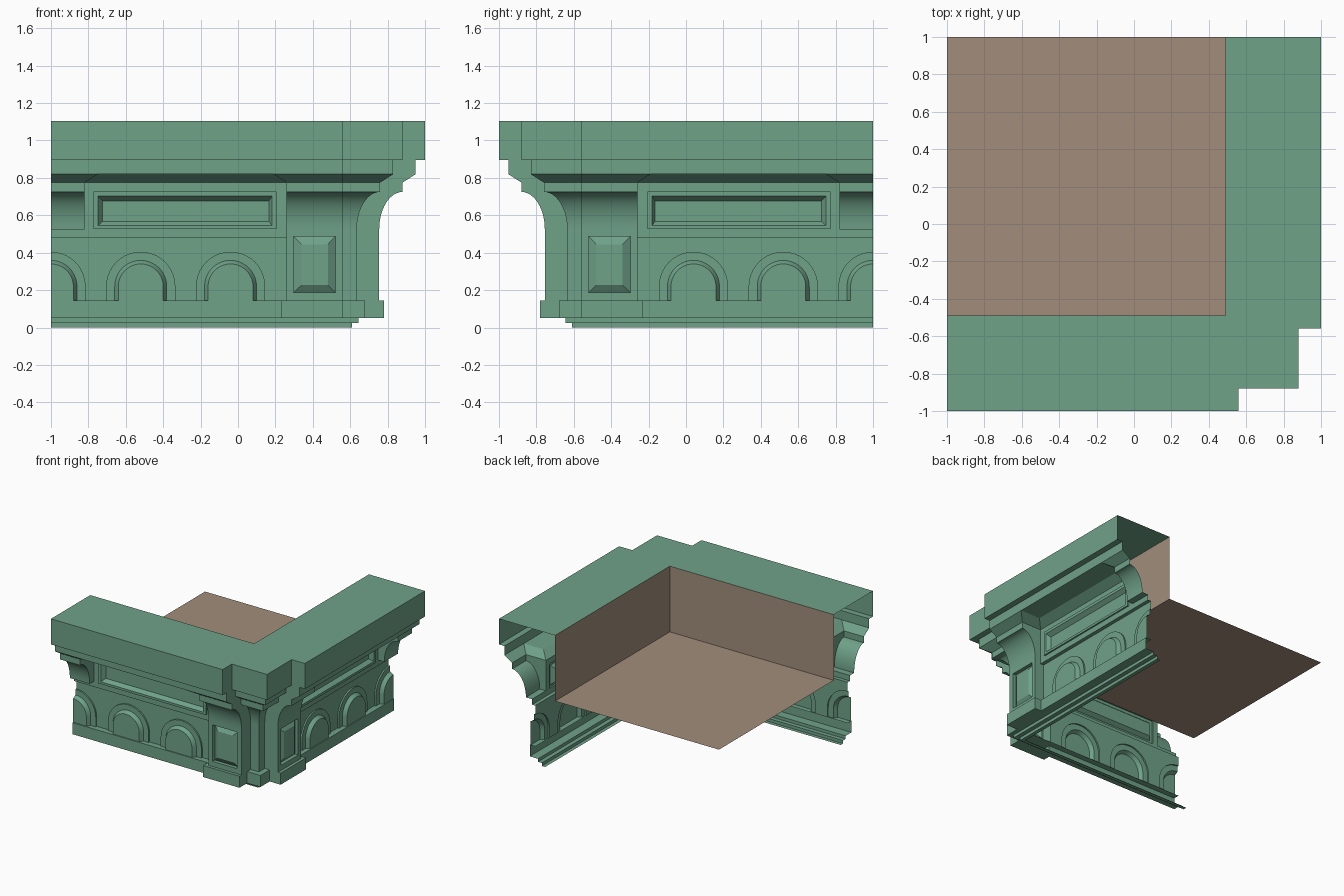
import bpy, bmesh, math
from mathutils import Vector

if "Cube" in bpy.data.objects:
    bpy.data.objects.remove(bpy.data.objects["Cube"])

# Everything is drawn for the front wing as (x, d, z), d = distance outward (-y);
# finish() then mirrors it across the corner diagonal to make the right wing.


def material(name, col):
    m = bpy.data.materials.new(name)
    m.diffuse_color = (*col, 1)
    m.use_nodes = True
    m.node_tree.nodes["Principled BSDF"].inputs["Base Color"].default_value = m.diffuse_color
    return m


GREEN = material("green_stone", (0.16, 0.36, 0.25))
BROWN = material("brown_roof", (0.36, 0.27, 0.20))


def mitre(d):
    return d


def at(x, d):
    return x(d) if callable(x) else x


def strip(prof, x0, x1):
    """Extrude a (d, z) profile, listed from the top down, along x."""
    return [[(at(x0, d), d, z), (at(x0, e), e, w), (at(x1, e), e, w), (at(x1, d), d, z)]
            for (d, z), (e, w) in zip(prof, prof[1:])]


def side(x, prof, facing):
    """Flat (d, z) polygon at one x, turned to face +x or -x."""
    pts = [(x, d, z) for d, z in prof]
    area = sum(a[0] * b[1] - b[0] * a[1] for a, b in zip(prof, prof[1:] + prof[:1]))
    return [pts if area * facing < 0 else pts[::-1]]


def bridge(loops, closed):
    faces = []
    for o, n in zip(loops, loops[1:]):
        for i in range(len(o) if closed else len(o) - 1):
            j = (i + 1) % len(o)
            faces.append([o[i], o[j], n[j], n[i]])
    return faces


def panel(*rings):
    """Nested rectangles (x0, x1, z0, z1, d), the last one capped."""
    loops = [[(a, d, c), (b, d, c), (b, d, e), (a, d, e)] for a, b, c, e, d in rings]
    return bridge(loops, True) + [loops[-1]]


def arch(cx, r, d, half=False):
    n = 10 if half else 20
    end = math.pi / 2 if half else math.pi
    pts = [(cx + r * math.cos(end * i / n), d, 0.22 + r * math.sin(end * i / n))
           for i in range(n + 1)]
    return [(cx + r, d, 0.145)] + pts + ([] if half else [(cx - r, d, 0.145)])


def finish(name, faces, mat, mirror=True):
    bm = bmesh.new()
    for f in faces:
        bm.faces.new([bm.verts.new((x, -d, z)) for x, d, z in f])
        if mirror:
            bm.faces.new([bm.verts.new((d, -x, z)) for x, d, z in reversed(f)])
    bmesh.ops.remove_doubles(bm, verts=bm.verts, dist=1e-4)
    bmesh.ops.dissolve_degenerate(bm, edges=bm.edges, dist=1e-5)
    me = bpy.data.meshes.new(name)
    bm.to_mesh(me)
    bm.free()
    me.materials.append(mat)
    ob = bpy.data.objects.new(name, me)
    bpy.context.collection.objects.link(ob)
    bpy.ops.object.select_all(action='DESELECT')
    ob.select_set(True)
    bpy.context.view_layer.objects.active = ob
    bpy.ops.object.shade_smooth_by_angle(angle=math.radians(30))


WALL, FRIEZE, STEP = 0.70, 0.67, 0.12
L, R = -0.82, 0.26          # recess between the brackets
crown = [(1.0, 1.105), (1.0, 0.895), (0.95, 0.895), (0.95, 0.82)]
cove = [(0.88 - 0.125 * math.sin(t), 0.525 + 0.2 * math.cos(t))
        for t in [math.pi / 2 * i / 12 for i in range(13)]]
slope = [(0.95, 0.82), (0.88, 0.775)]
neck = [(0.88, 0.775)] + cove


def back(prof):
    return [(d - STEP, z) for d, z in prof]


def mitre_r(d):
    return R - (d - 0.88)


def mitre_l(d):
    return L + (d - 0.88)


# Crown moulding, stepped back at the corner
f = strip([(0.49, 1.105)] + crown, -1, 0.56)
f += strip([(0.49, 1.105)] + back(crown), 0.56, mitre)
finish("crown_moulding", f, GREEN)

# Sloped moulding that follows the recess, with its soffit
f = strip(slope, -1, mitre_l) + strip(slope, mitre_r, 0.56)
f += strip(back(slope), 0.56, mitre)
f += strip([(WALL + 0.07, 0.82), (WALL, 0.775)],
           lambda d: L + d - WALL, lambda d: R - (d - WALL))
f += [[(R, WALL, 0.775), (0.19, WALL + 0.07, 0.82), (0.19, 0.95, 0.82), (R, 0.88, 0.775)],
      [(L, 0.88, 0.775), (-0.75, 0.95, 0.82), (-0.75, WALL + 0.07, 0.82), (L, WALL, 0.775)]]
f += strip([(0.95, 0.82), (WALL + 0.07, 0.82)], -0.75, 0.19)
finish("sloped_moulding", f, GREEN)

# Hanging bracket at the far end
f = strip(neck + [(WALL, 0.525)], -1, L)
f += side(L, [(WALL, 0.775)] + neck + [(WALL, 0.525)], 1)
finish("end_bracket", f, GREEN)

# Pilaster with coved head and sunken raised-field panel, plus corner pier
f = strip(neck, R, 0.56)
f += panel((R, 0.56, 0.145, 0.525, 0.755), (0.297, 0.52, 0.187, 0.487, 0.755),
           (0.297, 0.52, 0.187, 0.487, 0.725), (0.34, 0.48, 0.227, 0.445, 0.752))
f += side(R, [(WALL, 0.775)] + neck + [(0.755, 0.145), (FRIEZE, 0.145),
                                       (FRIEZE, 0.48), (WALL, 0.48)], -1)
shaft = neck + [(0.755, 0.145)]
f += strip(back(shaft), 0.56, mitre)
whole = crown + shaft + [(0.78, 0.145), (0.78, 0.05)]
inner = back(crown + shaft) + [(0.68, 0.145), (0.68, 0.05)]
f += side(0.56, whole + inner[::-1], 1)
finish("corner_pilaster", f, GREEN)

# Recess wall with the long sunken panel
f = panel((L, R, 0.48, 0.775, WALL), (-0.773, 0.207, 0.526, 0.727, WALL),
          (-0.773, 0.207, 0.526, 0.727, WALL + 0.012),
          (-0.749, 0.183, 0.545, 0.703, WALL + 0.012),
          (-0.725, 0.165, 0.567, 0.677, WALL - 0.02))
f += strip([(WALL, 0.525), (WALL, 0.48)], -1, L)
f += strip([(WALL, 0.48), (FRIEZE, 0.48)], -1, R)
finish("panel_wall", f, GREEN)

# Frieze with raised blind arches
f, edge = [], []
for cx in (-1.0, -0.52, -0.04):
    half = cx == -1.0
    loops = [arch(cx, r, FRIEZE + h, half)
             for r, h in ((0.185, 0), (0.185, 0.012), (0.139, 0.012), (0.12, 0.042))]
    cap = loops[-1] + ([(-1, FRIEZE + 0.042, 0.145)] if half else [])
    f += bridge(loops, False) + [cap]
    edge += loops[0][::-1]
f.append(edge + [(R, FRIEZE, 0.145), (R, FRIEZE, 0.48), (-1, FRIEZE, 0.48)])
finish("arched_frieze", f, GREEN)

# Base blocks and stepped plinth
def base(d, inner_d):
    return [(inner_d, 0.145), (d, 0.145), (d, 0.05), (0.645, 0.05)]


f = strip(base(0.72, FRIEZE), -1, 0.23) + strip(base(0.78, FRIEZE), 0.23, 0.56)
f += strip(base(0.68, 0.635), 0.56, mitre)
f += side(0.23, [(0.72, 0.145), (0.78, 0.145), (0.78, 0.05), (0.72, 0.05)], -1)
f += strip([(0.645, 0.05), (0.645, 0.025), (0.61, 0.025), (0.61, 0), (0.58, 0)], -1, mitre)
finish("base_and_plinth", f, GREEN)

# Inner parapet wall and sunken roof deck
ROOF = 0.565
finish("parapet_wall", strip([(0.49, ROOF), (0.49, 1.105)], -1, mitre), BROWN)
finish("roof_deck", [[(-1, 0.49, ROOF), (0.49, 0.49, ROOF), (0.49, -1, ROOF), (-1, -1, ROOF)]],
       BROWN, mirror=False)
